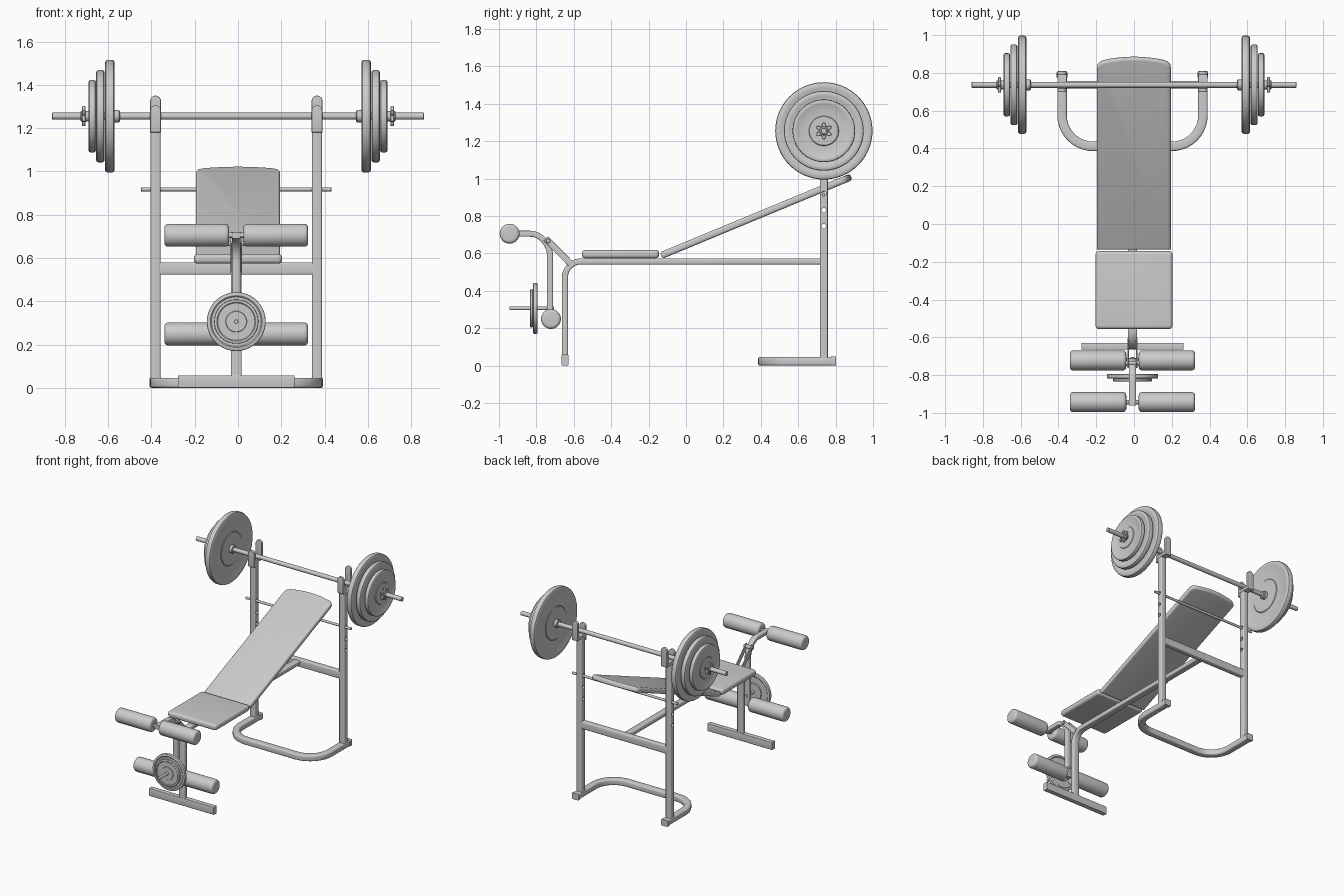
import bpy, bmesh
from math import pi, sin, cos, radians
from mathutils import Vector, Matrix

if "Cube" in bpy.data.objects:
    bpy.data.objects.remove(bpy.data.objects["Cube"])

C = -0.008            # frame centre line in x
PX, PY = 0.373, 0.737  # post half spacing and depth
BZ = 1.255            # barbell height


def finish(name, bm, mat=Matrix()):
    bmesh.ops.recalc_face_normals(bm, faces=bm.faces)
    me = bpy.data.meshes.new(name)
    bm.to_mesh(me)
    bm.free()
    ob = bpy.data.objects.new(name, me)
    ob.matrix_world = mat
    bpy.context.collection.objects.link(ob)
    return ob


def lathe(name, prof, loc, axis, steps=48):
    """Spin (radius, height) points round an axis."""
    bm = bmesh.new()
    vs = [bm.verts.new((r, 0, t)) for r, t in prof]
    es = [bm.edges.new(p) for p in zip(vs, vs[1:])]
    bmesh.ops.spin(bm, geom=vs + es, cent=(0, 0, 0), axis=(0, 0, 1), angle=2 * pi, steps=steps)
    bmesh.ops.remove_doubles(bm, verts=bm.verts, dist=1e-5)
    q = Vector((0, 0, 1)).rotation_difference(Vector(axis))
    return finish(name, bm, Matrix.Translation(loc) @ q.to_matrix().to_4x4())


def rod(name, a, b, r, steps=24):
    a, b = Vector(a), Vector(b)
    n = (b - a).length
    c = r * 0.15
    return lathe(name, [(0, 0), (r - c, 0), (r, c), (r, n - c), (r - c, n), (0, n)], a, (b - a) / n, steps)


def fillet(pts, rad, n=10):
    """Round the inner corners of a right-angled or bent path."""
    pts = [Vector(p) for p in pts]
    out = [pts[0]]
    for a, p, b in zip(pts, pts[1:], pts[2:]):
        u, v = (a - p).normalized(), (b - p).normalized()
        half = u.angle(v) / 2
        d = rad
        centre = p + (u + v).normalized() * (d / cos(half))
        s, e = p + u * d - centre, p + v * d - centre
        ang = s.angle(e)
        for i in range(n + 1):
            k = i / n
            out.append(centre + (s * sin((1 - k) * ang) + e * sin(k * ang)) / sin(ang))
    return out + [pts[-1]]


def sweep(name, pts, normal, w, h, c=0.007):
    """Sweep a rounded box section along a flat path; h runs along the normal."""
    pts, N = [Vector(p) for p in pts], Vector(normal)
    c = min(c, w / 3, h / 3)
    sec = []
    for k, (sx, sy) in enumerate([(1, 1), (-1, 1), (-1, -1), (1, -1)]):
        for j in range(4):
            a = k * pi / 2 + j * pi / 6
            sec.append((sx * (w / 2 - c) + c * cos(a), sy * (h / 2 - c) + c * sin(a)))
    bm, rings = bmesh.new(), []
    for i, p in enumerate(pts):
        t1 = (p - pts[i - 1]).normalized() if i else (pts[1] - p).normalized()
        t2 = (pts[i + 1] - p).normalized() if i < len(pts) - 1 else t1
        side = (t1 + t2).normalized().cross(N) / cos(t1.angle(t2) / 2)
        rings.append([bm.verts.new(p + side * u + N * v) for u, v in sec])
    m = len(sec)
    for A, B in zip(rings, rings[1:]):
        for j in range(m):
            bm.faces.new((A[j], A[(j + 1) % m], B[(j + 1) % m], B[j]))
    bm.faces.new(rings[0])
    bm.faces.new(rings[-1])
    return finish(name, bm)


def slab(name, outline, thick, loc, rot=(0, 0, 0), bevel=0.004, seg=3):
    """Extrude a flat outline and round its rim."""
    bm = bmesh.new()
    f = bm.faces.new([bm.verts.new((x, y, -thick / 2)) for x, y in outline])
    g = bmesh.ops.extrude_face_region(bm, geom=[f])
    bmesh.ops.translate(bm, vec=(0, 0, thick), verts=[v for v in g['geom'] if isinstance(v, bmesh.types.BMVert)])
    rim = [e for e in bm.edges if abs(e.verts[0].co.z - e.verts[1].co.z) < 1e-6]
    bmesh.ops.bevel(bm, geom=rim, offset=bevel, segments=seg, profile=0.5, affect='EDGES')
    ob = finish(name, bm)
    ob.location = loc
    ob.rotation_euler = [radians(a) for a in rot]
    return ob


def rounded(w, d, r, n=5):
    return [(sx * (w / 2 - r) + r * cos(k * pi / 2 + j * pi / 2 / n), sy * (d / 2 - r) + r * sin(k * pi / 2 + j * pi / 2 / n))
            for k, (sx, sy) in enumerate([(1, 1), (-1, 1), (-1, -1), (1, -1)]) for j in range(n + 1)]


def plate(name, r, t, loc, axis):
    e = min(0.004, t / 5)
    half = [(0, 0), (.1 * r, 0), (.46 * r, 0), (.48 * r, e), (.84 * r, e), (.88 * r, 0), (.96 * r, 0), (.99 * r, t * .1), (r, t * .25)]
    lathe(name, half + [(a, t - b) for a, b in reversed(half)], loc, axis, 64)


# Rack: posts with adjustment holes, cradles and base
cutters = []
for s, tag in ((-1, "left"), (1, "right")):
    x = C + s * PX
    post = sweep(tag + "_post", [(x, PY, 0.03), (x, PY, 1.225)], (1, 0, 0), 0.042, 0.046)
    for z in (0.92, 0.83, 0.745):
        cut = rod("hole_cutter", (x - .05, PY, z), (x + .05, PY, z), 0.0125)
        cut.hide_render = True
        cutters.append(cut)
        m = post.modifiers.new("hole", 'BOOLEAN')
        m.object, m.operation, m.solver = cut, 'DIFFERENCE', 'EXACT'
    for part, y, z0, z1 in (("front", .709, 1.18, 1.305), ("back", .799, 1.205, 1.35)):
        arc = [(.025 * cos(i * pi / 12), z1 - z0 - .025 + .025 * sin(i * pi / 12)) for i in range(13)]
        slab(tag + "_cradle_" + part, [(-.025, 0), (.025, 0)] + arc, 0.021, (x, y, z0), (90, 0, 0))
    slab(tag + "_cradle_floor", rounded(.05, .105, .004), 0.024, (x, .755, 1.218))
    sweep(tag + "_base_cap", [(x, .775, .024), (x, .802, .024)], (0, 0, 1), 0.056, 0.048)
L, R = C - PX, C + PX
sweep("base_tube", fillet([(L, .79, .023), (L, .411, .023), (R, .411, .023), (R, .79, .023)], .165),
      (0, 0, 1), 0.05, 0.045, 0.01)
sweep("cross_beam", [(L, PY, .551), (R, PY, .551)], (0, 0, 1), 0.04, 0.056)
rod("backrest_support_rod", (C - .44, PY, .917), (C + .44, PY, .917), 0.009)

# Bench frame: front foot, leg bending into the long rail
sweep("front_foot", [(C - .27, -.647, .029), (C + .27, -.647, .029)], (0, 0, 1), 0.036, 0.058, 0.004)
sweep("front_leg_and_rail", fillet([(C, -.647, .03), (C, -.647, .557), (C, .725, .557)], .085),
      (1, 0, 0), 0.032, 0.05)

# Padding
slab("seat", rounded(.408, .413, .02), 0.045, (0, -.35, .596), bevel=0.018, seg=5)
top = [(.195, 1.04), (.192, 1.058), (.182, 1.07)]
arc = [(x, 1.1 - .75 * x * x) for x in (.165, .125, .085, .04, 0)]
rt = top + arc
outline = [(-.195, 0), (.195, 0)] + rt + [(-x, y) for x, y in reversed(rt[:-1])]
slab("backrest", outline, 0.037, (0, -.133, .588), (22.5, 0, 0), 0.014, 5)

# Leg developer: arm, brackets, pivot
sweep("leg_arm", fillet([(C, -.96, .705), (C, -.79, .705), (C, -.727, .63), (C, -.727, .235)], .045),
      (1, 0, 0), 0.032, 0.038)
for s in (-1, 1):
    x = C + s * .0235
    sweep("arm_bracket", [(x, -.75, .68), (x, -.615, .543)], (1, 0, 0), 0.034, 0.008)
rod("pivot_bolt", (C - .038, -.737, .667), (C + .038, -.737, .667), 0.012)

# Foam rollers
for part, y, z in (("upper", -.943, .705), ("lower", -.722, .249)):
    rod(part + "_roller_axle", (C - .32, y, z), (C + .32, y, z), 0.012)
    end = [(0, 0)] + [(.035 + .018 * sin(a * pi / 12), .018 - .018 * cos(a * pi / 12)) for a in range(7)]
    for s in (-1, 1):
        lathe(part + "_roller", end + [(r, .299 - t) for r, t in reversed(end)], (C + s * .033, y, z), (s, 0, 0))

# Small weights on the leg developer
rod("weight_peg", (C, -.945, .306), (C, -.705, .306), 0.010)
plate("leg_weight_large", .136, .025, (C, -.793, .306), (0, -1, 0))
plate("leg_weight_small", .102, .016, (C, -.818, .306), (0, -1, 0))

# Barbell
rod("barbell_bar", (-.86, PY, BZ), (.86, PY, BZ), 0.016)
star = [((.036 + .010 * cos(6 * a)) * cos(a), (.036 + .010 * cos(6 * a)) * sin(a)) for a in [i * pi / 36 for i in range(72)]]
for s in (-1, 1):
    ax = (s, 0, 0)
    rod("inner_collar", (s * .546, PY, BZ), (s * .575, PY, BZ), 0.029)
    for size, r, x, t in (("large", .26, .57, .044), ("medium", .213, .617, .038), ("small", .167, .657, .033)):
        plate("barbell_plate_" + size, r, t, (s * x, PY, BZ), ax)
    rod("nut_hub", (s * .68, PY, BZ), (s * .728, PY, BZ), 0.024)
    slab("star_nut", star, 0.016, (s * .712, PY, BZ), (0, 90, 0), 0.002, 1)

# Apply the holes, drop the cutters, smooth the rounded surfaces
bpy.ops.object.select_all(action='SELECT')
bpy.context.view_layer.objects.active = bpy.data.objects["left_post"]
bpy.ops.object.convert(target='MESH')
for c in cutters:
    bpy.data.objects.remove(c)
bpy.ops.object.shade_smooth_by_angle(angle=radians(35))
